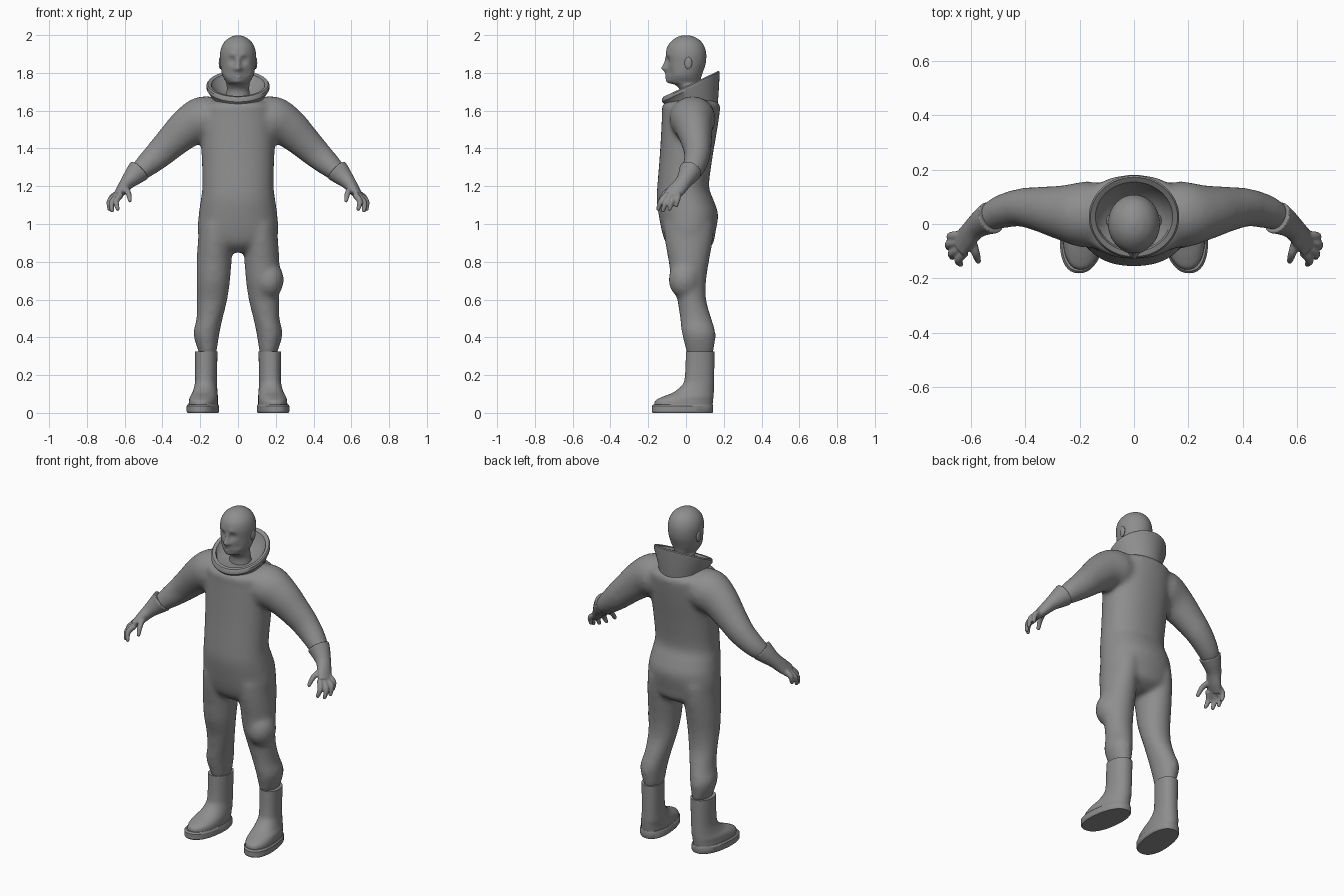
import bpy
import bmesh
import math
from mathutils import Vector, Matrix

old = bpy.data.objects.get("Cube")
if old:
    bpy.data.objects.remove(old)

grey = bpy.data.materials.new("plain grey")
grey.use_nodes = True
grey.diffuse_color = (0.27, 0.27, 0.27, 1)
grey.node_tree.nodes["Principled BSDF"].inputs["Base Color"].default_value = grey.diffuse_color


def blend(keys, steps):
    """Catmull-Rom interpolation between rows of numbers."""
    out = []
    for i in range(len(keys) - 1):
        p0, p1, p2, p3 = (keys[max(0, min(len(keys) - 1, i + k))] for k in (-1, 0, 1, 2))
        for s in range(steps):
            t = s / steps
            out.append([0.5 * (2 * b + (c - a) * t + (2 * a - 5 * b + 4 * c - d) * t ** 2
                               + (3 * b - a - 3 * c + d) * t ** 3)
                        for a, b, c, d in zip(p0, p1, p2, p3)])
    return out + [list(keys[-1])]


def skin(bm, rings, caps=True):
    """Cover a list of point rings with quads."""
    rows = [[bm.verts.new(p) for p in ring] for ring in rings]
    n = len(rows[0])
    for lo, hi in zip(rows, rows[1:]):
        for i in range(n):
            j = (i + 1) % n
            bm.faces.new((lo[i], lo[j], hi[j], hi[i]))
    if caps:
        bm.faces.new(rows[0][::-1])
        bm.faces.new(rows[-1])


def stack(bm, keys, steps=5, sides=40, power=2.0, shear=0.0, tilt=False, side=1, caps=True):
    """Loft level rings given as z, x min, x max, y min, y max (and slope when tilted)."""
    rings = []
    for row in blend(keys, steps):
        z, x0, x1, y0, y1 = row[:5]
        ring = []
        for i in range(sides):
            a = math.tau * i / sides
            c, s = math.cos(a), math.sin(a)
            dx = math.copysign(abs(c) ** (2 / power), c) * (x1 - x0) / 2
            dy = math.copysign(abs(s) ** (2 / power), s) * (y1 - y0) / 2
            lift = row[5] * dy if tilt else 0
            ring.append(Vector((side * ((x0 + x1) / 2 + dx + shear * dy), (y0 + y1) / 2 + dy, z + lift)))
        rings.append(ring)
    skin(bm, rings, caps)


def tube(bm, keys, steps=5, sides=24, side=1):
    """Sweep an ellipse along rows of x, y, z, radius across, radius in depth."""
    rows = blend(keys, steps)
    pts = [Vector(r[:3]) for r in rows]
    rings = []
    for i, r in enumerate(rows):
        t = (pts[min(i + 1, len(pts) - 1)] - pts[max(i - 1, 0)]).normalized()
        depth = Vector((0, 1, 0))
        depth = (depth - t * depth.dot(t)).normalized()
        across = t.cross(depth)
        ring = []
        for k in range(sides):
            a = math.tau * k / sides
            p = pts[i] + across * (r[3] * math.cos(a)) + depth * (r[4] * math.sin(a))
            ring.append(Vector((side * p.x, p.y, p.z)))
        rings.append(ring)
    skin(bm, rings)


def blob(bm, centre, size):
    m = Matrix.Translation(centre) @ Matrix.Diagonal((*size, 1))
    bmesh.ops.create_uvsphere(bm, u_segments=24, v_segments=16, radius=1, matrix=m)


def finish(name, bm, mirror=False, voxel=0, smooth=0, angle=40):
    bmesh.ops.recalc_face_normals(bm, faces=bm.faces)
    mesh = bpy.data.meshes.new(name)
    bm.to_mesh(mesh)
    bm.free()
    mesh.materials.append(grey)
    ob = bpy.data.objects.new(name, mesh)
    bpy.context.collection.objects.link(ob)
    bpy.ops.object.select_all(action="DESELECT")
    ob.select_set(True)
    bpy.context.view_layer.objects.active = ob
    bpy.ops.object.shade_smooth_by_angle(angle=math.radians(angle))
    if mirror:
        ob.modifiers.new("Mirror", "MIRROR").use_mirror_merge = False
    if voxel:
        r = ob.modifiers.new("Remesh", "REMESH")
        r.mode = "VOXEL"
        r.voxel_size = voxel
        r.use_smooth_shade = True
        s = ob.modifiers.new("Smooth", "SMOOTH")
        s.factor = 0.5
        s.iterations = smooth
    return ob


# Suit: torso, arms and legs fused into one soft skin
bm = bmesh.new()
torso = [(.85, .08, -.05, .08), (.89, .17, -.10, .14), (.95, .212, -.125, .155),
         (1.05, .208, -.145, .17), (1.13, .197, -.155, .145), (1.2, .189, -.152, .122),
         (1.35, .192, -.14, .14), (1.48, .198, -.132, .162), (1.58, .198, -.127, .177),
         (1.635, .185, -.122, .178), (1.665, .10, -.05, .13)]
stack(bm, [(z, -x, x, y0, y1) for z, x, y0, y1 in torso], power=2.2)
arm = [(.08, .035, 1.565, .10, .11), (.18, .035, 1.555, .122, .122), (.26, .042, 1.515, .108, .102),
       (.345, .055, 1.44, .09, .083), (.42, .06, 1.368, .077, .07), (.50, .04, 1.297, .06, .06),
       (.545, .01, 1.26, .045, .045)]
leg = [(.30, .118, .2, .01, .135), (.33, .112, .212, 0, .147), (.42, .098, .236, -.022, .157),
       (.5, .081, .22, -.032, .135), (.6, .056, .217, -.047, .107), (.7, .042, .219, -.077, .107),
       (.8, .034, .219, -.092, .122), (.9, .03, .213, -.11, .14), (1, .02, .205, -.12, .15)]
for side in (1, -1):
    tube(bm, arm, side=side)
    stack(bm, leg, side=side)
# Padded bulge on the left thigh
blob(bm, (.163, -.008, .705), (.08, .085, .10))
finish("suit", bm, voxel=.012, smooth=14)

# Tilted collar with a flat lip and a funnel inside
bm = bmesh.new()
collar = [(1.60, .125, -.09, .165, .05), (1.655, .13, -.108, .172, .2), (1.718, .166, -.126, .178, .47),
          (1.735, .166, -.126, .178, .47), (1.742, .160, -.12, .172, .47), (1.738, .142, -.102, .154, .47),
          (1.722, .136, -.096, .148, .45), (1.69, .10, -.06, .115, .3), (1.67, .05, -.02, .07, .1)]
stack(bm, [(z, -x, x, y0, y1, k) for z, x, y0, y1, k in collar], steps=1, sides=64, tilt=True, caps=False)
finish("collar", bm, angle=35)

# Head and neck, with the face pushed out and in
bm = bmesh.new()
skull = [(1.63, .07, -.035, .085), (1.70, .06, -.03, .075), (1.735, .06, -.055, .072),
         (1.75, .062, -.09, .075), (1.775, .077, -.1, .08), (1.80, .086, -.102, .088),
         (1.85, .093, -.102, .104), (1.90, .095, -.106, .107), (1.94, .086, -.098, .097),
         (1.97, .066, -.075, .076), (1.99, .038, -.045, .045), (1.999, .01, -.012, .012)]
stack(bm, [(z, -x, x, y0, y1) for z, x, y0, y1 in skull], steps=7, sides=112)
face = [((0, -.104, 1.824), .011, -.026), ((0, -.104, 1.846), .010, -.015),
        ((0, -.104, 1.868), .010, -.008), ((.018, -.1, 1.822), .008, -.007),
        ((.033, -.1, 1.868), .014, .014), ((.033, -.092, 1.868), .008, -.006),
        ((.03, -.1, 1.892), .014, -.005), ((0, -.1, 1.796), .013, -.008),
        ((0, -.104, 1.786), .005, .006), ((0, -.1, 1.778), .010, -.005),
        ((0, -.09, 1.752), .016, -.010), ((.05, -.085, 1.80), .018, .006)]
for v in bm.verts:
    if v.co.y < -.02:
        start = v.co.copy()
        for centre, size, push in face:
            for s in ((1, -1) if centre[0] else (1,)):
                d = start - Vector((centre[0] * s, centre[1], centre[2]))
                v.co.y += push * math.exp(-d.length_squared / (2 * size * size))
for s in (1, -1):
    blob(bm, (s * .093, .012, 1.852), (.009, .02, .032))
finish("head", bm, angle=60)

# Gloves: open gauntlet, palm, four fingers and a thumb
bm = bmesh.new()
tube(bm, [(.523, .024, 1.284, .064, .062), (.55, .01, 1.257, .054, .053),
          (.585, -.015, 1.22, .039, .043), (.615, -.05, 1.18, .03, .046), (.642, -.08, 1.148, .02, .046)])
fingers = [((.635, -.042, 1.165), (.672, -.044, 1.135), (.674, -.052, 1.098)),
           ((.635, -.062, 1.155), (.678, -.073, 1.125), (.681, -.087, 1.08)),
           ((.635, -.085, 1.15), (.668, -.107, 1.115), (.667, -.122, 1.072)),
           ((.62, -.102, 1.155), (.645, -.132, 1.12), (.637, -.147, 1.08)),
           ((.60, -.045, 1.19), (.582, -.105, 1.168), (.572, -.136, 1.125))]
for path in fingers:
    tube(bm, [(*p, r, r) for p, r in zip(path, (.017, .0155, .011))], sides=14)
    blob(bm, path[-1], (.011, .011, .011))
finish("gloves", bm, mirror=True, voxel=.005, smooth=4)

# Boots: shaft running into a forward foot
bm = bmesh.new()
boot = [(.04, .108, .26, -.168, .14), (.065, .108, .258, -.162, .143), (.085, .108, .253, -.125, .145),
        (.11, .109, .24, -.065, .147), (.15, .112, .229, -.018, .148), (.2, .112, .226, -.005, .149),
        (.325, .109, .227, 0, .151)]
stack(bm, boot, power=2.2, shear=-.08)
finish("boots", bm, mirror=True)

# Soles
bm = bmesh.new()
sole = [(0, .107, .265, -.176, .14), (.008, .102, .27, -.181, .144), (.036, .102, .27, -.181, .144),
        (.045, .107, .263, -.173, .141)]
stack(bm, sole, steps=1, power=2.3, shear=-.1)
finish("soles", bm, mirror=True, angle=30)
